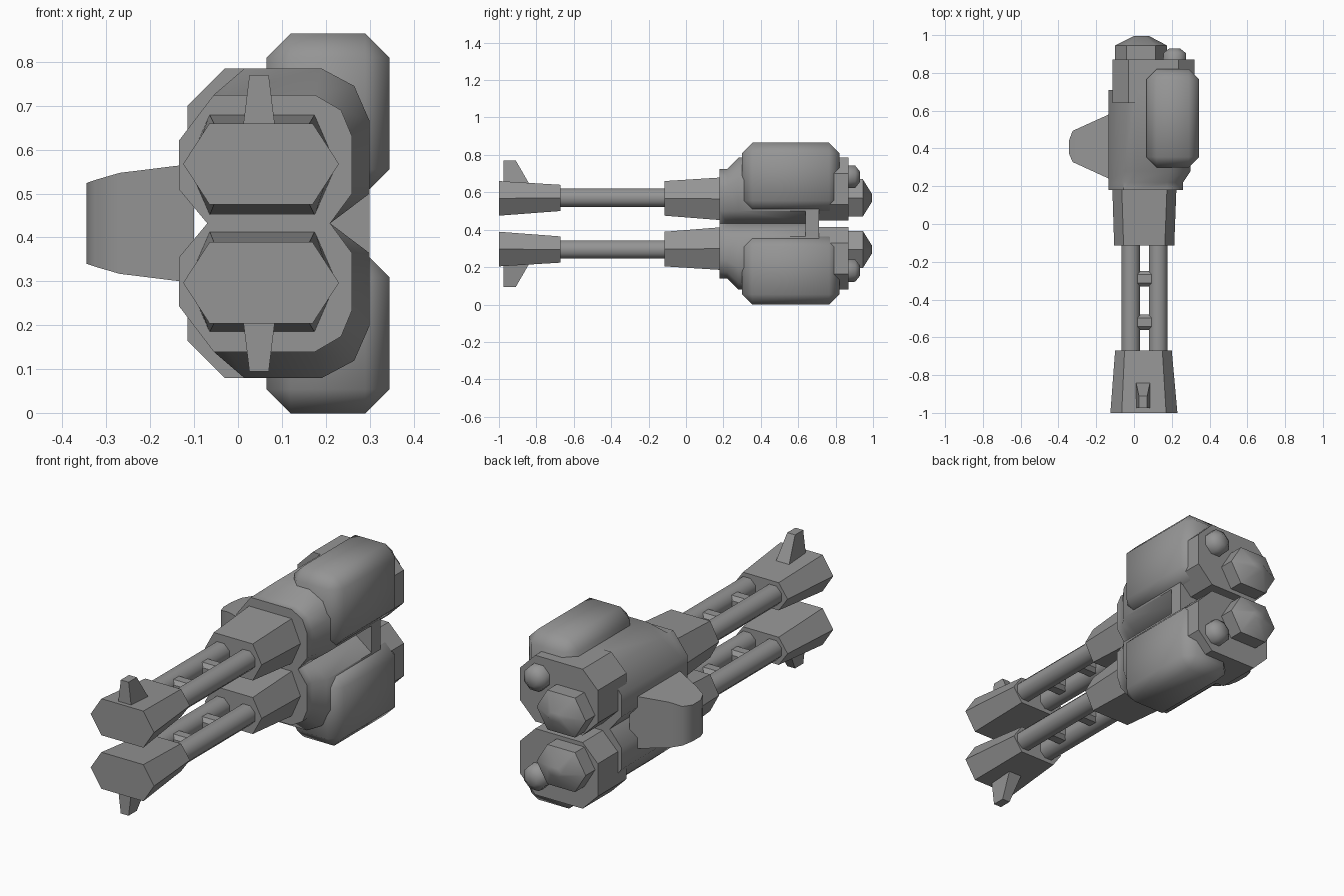
import bpy, bmesh, math
from mathutils import Vector

MID = 0.432  # height of the mirror plane between the two guns

cube = bpy.data.objects.get("Cube")
if cube:
    bpy.data.objects.remove(cube, do_unlink=True)

grey = bpy.data.materials.new("gunmetal grey")
grey.use_nodes = True
colour = (0.3, 0.3, 0.3, 1)
grey.diffuse_color = colour
grey.node_tree.nodes["Principled BSDF"].inputs["Base Color"].default_value = colour


def finish(name, bm, angle=35, mirror=True):
    """Turn a bmesh into an object, plus its twin below the mirror plane."""
    bmesh.ops.recalc_face_normals(bm, faces=bm.faces)
    if mirror:
        copy = bmesh.ops.duplicate(bm, geom=bm.verts[:] + bm.edges[:] + bm.faces[:])["geom"]
        for v in copy:
            if isinstance(v, bmesh.types.BMVert):
                v.co.z = 2 * MID - v.co.z
        bmesh.ops.reverse_faces(bm, faces=[f for f in copy if isinstance(f, bmesh.types.BMFace)])
    me = bpy.data.meshes.new(name)
    bm.to_mesh(me)
    bm.free()
    me.materials.append(grey)
    me.shade_smooth()
    me.set_sharp_from_angle(angle=math.radians(angle))
    bpy.context.collection.objects.link(bpy.data.objects.new(name, me))


def loft(name, rings, **kw):
    """Skin matching rings of points and cap both ends."""
    bm = bmesh.new()
    vs = [[bm.verts.new(p) for p in ring] for ring in rings]
    n = len(rings[0])
    for a, b in zip(vs, vs[1:]):
        for i in range(n):
            j = (i + 1) % n
            bm.faces.new((a[i], a[j], b[j], b[i]))
    bm.faces.new(vs[0])
    bm.faces.new(vs[-1])
    finish(name, bm, **kw)


def box(name, lo, hi, bevel=0, **kw):
    bm = bmesh.new()
    lo, hi = Vector(lo), Vector(hi)
    bmesh.ops.create_cube(bm, size=1)
    for v in bm.verts:
        v.co = (lo + hi) / 2 + v.co * (hi - lo)
    if bevel:
        bmesh.ops.bevel(bm, geom=bm.edges[:], offset=bevel, segments=1, affect='EDGES')
    finish(name, bm, **kw)


def hexagon(y, x0, x1, z0, z1, cut):
    """Hexagon with points to the sides, flat on top and bottom."""
    zm = (z0 + z1) / 2
    return [(x0, y, zm), (x0 + cut, y, z1), (x1 - cut, y, z1),
            (x1, y, zm), (x1 - cut, y, z0), (x0 + cut, y, z0)]


def disc(y, x, z, r, n=8):
    return [(x + r * math.cos(math.tau * (i + 0.5) / n), y,
             z + r * math.sin(math.tau * (i + 0.5) / n)) for i in range(n)]


# Muzzle block and the shroud behind the barrels
loft("muzzle", [hexagon(-1, -0.125, 0.23, 0.475, 0.66, 0.06),
                hexagon(-0.67, -0.1, 0.2, 0.5, 0.64, 0.05)])
loft("barrel_shroud", [hexagon(-0.115, -0.105, 0.213, 0.475, 0.66, 0.05),
                       hexagon(0.2, -0.115, 0.225, 0.45, 0.68, 0.05)])

# Twin barrels and the links between them
for side, x in (("right", -0.017), ("left", 0.128)):
    loft(side + "_barrel", [disc(y, x, 0.57, 0.053) for y in (-0.7, -0.08)], angle=50)
for label, y in (("front", -0.52), ("rear", -0.29)):
    box(label + "_barrel_link", (0.0, y - 0.04, 0.535), (0.11, y + 0.04, 0.605), 0.018)

# Sight post
loft("sight_post", [
    [(0.048 + sx * w, y, z) for sx, y in ((-1, f), (1, f), (1, b), (-1, b))]
    for z, w, f, b in ((0.64, 0.038, -0.975, -0.835), (0.77, 0.022, -0.975, -0.91))])

# Receiver with a chamfered front
front = [(-0.07, MID), (-0.135, 0.51), (-0.135, 0.62), (-0.055, 0.725), (-0.02, 0.725),
         (0.175, 0.725), (0.235, 0.69), (0.26, 0.63), (0.26, 0.5), (0.21, MID)]
full = front[:4] + [(0.015, 0.785), (0.19, 0.785), (0.265, 0.745),
                    (0.3, 0.665), (0.3, 0.5), (0.21, MID)]
loft("receiver", [[(x, y, z) for x, z in ring]
                  for y, ring in ((0.18, front), (0.22, front), (0.28, full), (0.71, full))],
     angle=48)

# Rear housing, octagonal in section
x0, x1, z0, z1, c = -0.115, 0.32, 0.45, 0.785, 0.085
octagon = [(x0, z0 + c), (x0, z1 - c), (x0 + c, z1), (x1 - c, z1),
           (x1, z1 - c), (x1, z0 + c), (x1 - c, z0), (x0 + c, z0)]
loft("rear_housing", [[(x, y, z) for x, z in octagon] for y in (0.64, 0.87)])

# Rear cap and knob
loft("rear_cap", [hexagon(0.86, -0.1, 0.175, 0.47, 0.67, 0.06),
                  hexagon(0.945, -0.1, 0.175, 0.47, 0.67, 0.06),
                  hexagon(0.995, 0.0, 0.08, 0.55, 0.59, 0.02)])
loft("rear_knob", [disc(y, 0.215, 0.683, r) for y, r in
                   ((0.86, 0.066), (0.905, 0.064), (0.93, 0.03))], angle=50)

# Ammunition box
box("ammunition_box", (0.065, 0.3, 0.5), (0.345, 0.82, 0.865), 0.055, angle=50)

# Block joining the two guns
box("connector_block", (-0.05, 0.64, 0.36), (0.3, 0.71, 0.504), mirror=False)

# Side mounting arm
loft("mounting_arm", [
    [(x, y, z) for y, z in ((a, MID - h), (b, MID - h), (b, MID + h), (a, MID + h))]
    for x, a, b, h in ((-0.1, 0.225, 0.595, 0.136), (-0.27, 0.303, 0.518, 0.115),
                       (-0.325, 0.328, 0.493, 0.099), (-0.345, 0.375, 0.44, 0.092))],
    angle=50, mirror=False)
